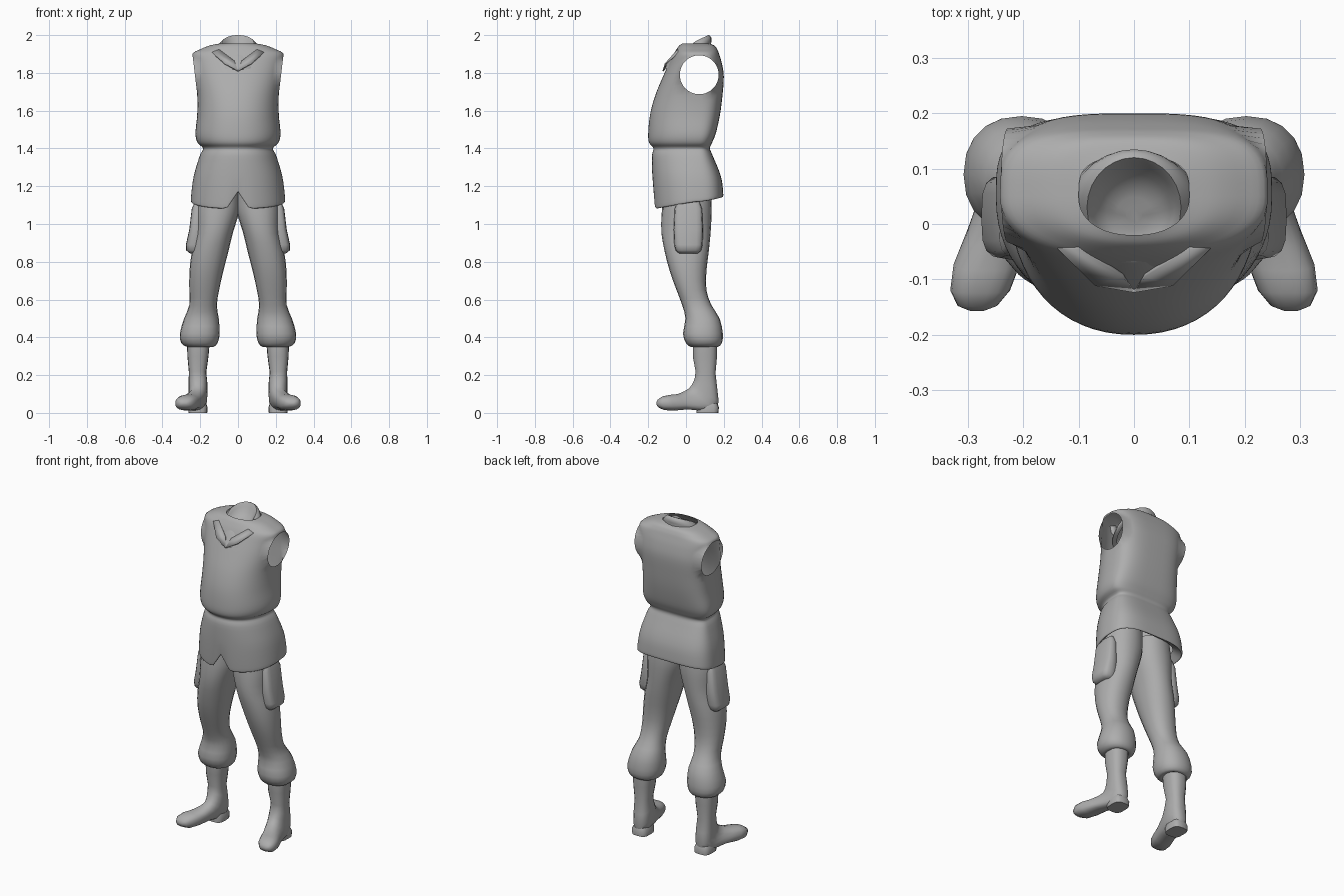
import bpy, bmesh, math
from mathutils import Vector

if "Cube" in bpy.data.objects:
    bpy.data.objects.remove(bpy.data.objects["Cube"])

cloth = bpy.data.materials.new("grey cloth")
cloth.diffuse_color = (0.42, 0.42, 0.42, 1)
cloth.use_nodes = True
cloth.node_tree.nodes["Principled BSDF"].inputs["Base Color"].default_value = cloth.diffuse_color


def spow(v, e):
    return math.copysign(abs(v) ** e, v)


def smooth_keys(keys, k):
    """Spline through the key tuples, k steps per span."""
    out = []
    for i in range(len(keys) - 1):
        a, b, c, d = (keys[min(max(j, 0), len(keys) - 1)] for j in range(i - 1, i + 3))
        for s in range(k):
            t = s / k
            out.append(tuple(0.5 * (2 * q + (r - p) * t + (2 * p - 5 * q + 4 * r - u) * t * t
                                    + (3 * q - p - 3 * r + u) * t ** 3)
                             for p, q, r, u in zip(a, b, c, d)))
    return out + [tuple(keys[-1])]


def loft(name, rings, cap_start=False, cap_end=False, mirror=False, edit=None, angle=60):
    bm = bmesh.new()
    rows = [[bm.verts.new(p) for p in r] for r in rings]
    n = len(rows[0])
    for a, b in zip(rows, rows[1:]):
        for i in range(n):
            bm.faces.new((a[i], a[(i + 1) % n], b[(i + 1) % n], b[i]))
    if cap_start:
        bm.faces.new(rows[0][::-1])
    if cap_end:
        bm.faces.new(rows[-1])
    bmesh.ops.recalc_face_normals(bm, faces=bm.faces)
    if edit:
        edit(bm)
    return finish(name, bm, mirror, angle)


def finish(name, bm, mirror=False, angle=60):
    me = bpy.data.meshes.new(name)
    bm.to_mesh(me)
    bm.free()
    ob = bpy.data.objects.new(name, me)
    bpy.context.collection.objects.link(ob)
    me.materials.append(cloth)
    if mirror:
        ob.modifiers.new("mirror", 'MIRROR').use_clip = False
    bpy.ops.object.select_all(action='DESELECT')
    ob.select_set(True)
    bpy.context.view_layer.objects.active = ob
    bpy.ops.object.shade_smooth_by_angle(angle=math.radians(angle))
    return ob


# Jacket: rows of height, half width, front y, back y, from the turned hem to the neck
jacket_keys = [
    (1.16, .205, -.12, .14), (1.125, .235, -.155, .185), (1.118, .246, -.165, .194),
    (1.14, .249, -.170, .197), (1.25, .235, -.178, .185), (1.36, .203, -.180, .142),
    (1.40, .185, -.172, .127), (1.43, .214, -.195, .138), (1.48, .225, -.200, .158),
    (1.58, .216, -.190, .180), (1.68, .216, -.163, .193), (1.78, .230, -.122, .200),
    (1.85, .238, -.090, .190), (1.90, .242, -.065, .175), (1.925, .200, -.050, .165),
    (1.945, .150, -.035, .150), (1.955, .100, -.020, .120)]


def jacket_ring(key, n=64, yc=.05):
    z, hw, yf, yb = key
    ring = []
    for i in range(n):
        t = 2 * math.pi * (i + .0) / n
        c, s = math.cos(t), math.sin(t)
        e = 2 / 3.3 if s > 0 else 2 / 2.2
        x = hw * spow(c, e)
        y = yc + abs(spow(s, e)) * ((yb - yc) if s > 0 else (yf - yc))
        w = min(1, max(0, (1.25 - z) / .12))
        notch = .09 * max(0, 1 - abs(x) / .06) if s < 0 else 0
        ring.append((x, y, z + w * (.025 * s - .012 * (s < 0) * abs(s) + notch)))
    return ring


def cut_armholes(bm, cy=.07, cz=1.79, r=.103):
    def dist(p):
        return math.hypot(p.y - cy, p.z - cz)
    gone = [f for f in bm.faces
            if abs(f.calc_center_median().x) > .1 and dist(f.calc_center_median()) < r]
    bmesh.ops.delete(bm, geom=gone, context='FACES')
    for v in bm.verts:
        if v.is_boundary and abs(v.co.x) > .1 and dist(v.co) < .16:
            k = r / dist(v.co)
            v.co.y, v.co.z = cy + (v.co.y - cy) * k, cz + (v.co.z - cz) * k
            v.co.x = math.copysign(.215 + (v.co.z - 1.68) * .12, v.co.x)


loft("jacket", [jacket_ring(k) for k in smooth_keys(jacket_keys, 4)], edit=cut_armholes)

# Collar: centre y, half width, half depth, back height, front height
collar_keys = [
    (.015, .100, .110, 1.935, 1.830), (.008, .126, .126, 1.945, 1.815),
    (.013, .124, .120, 1.957, 1.835), (.025, .108, .110, 1.984, 1.870),
    (.030, .085, .090, 2.000, 1.905), (.030, .074, .075, 1.975, 1.900),
    (.022, .050, .050, 1.930, 1.895), (.015, .015, .015, 1.912, 1.900)]
collar = []
for cy, rx, ry, zb, zf in smooth_keys(collar_keys, 2):
    angles = [2 * math.pi * i / 28 for i in range(28)]
    collar.append([(rx * math.cos(t), cy + ry * math.sin(t),
                    (zb + zf) / 2 + (zb - zf) / 2 * spow(math.sin(t), .8)) for t in angles])
loft("collar", collar, cap_end=True)

# Collar flaps folded onto the chest
bm = bmesh.new()
bm.faces.new([bm.verts.new(p) for p in [(0, -.124, 1.812), (.07, -.112, 1.85), (.138, -.045, 1.91),
                                        (.10, -.045, 1.925), (.02, -.095, 1.865)]])
flap = finish("collar_flap", bm, mirror=True)
flap.modifiers.new("thickness", 'SOLIDIFY').thickness = .008


def oval(z, x0, x1, y0, y1, n=20, e=.9):
    return [((x0 + x1) / 2 + (x1 - x0) / 2 * spow(math.cos(2 * math.pi * i / n), e),
             (y0 + y1) / 2 + (y1 - y0) / 2 * spow(math.sin(2 * math.pi * i / n), e), z)
            for i in range(n)]


# Trouser leg: height, inner x, outer x, front y, back y
leg_keys = [
    (1.20, -.01, .205, -.120, .130), (1.10, -.01, .220, -.125, .135),
    (1.04, .000, .222, -.130, .135), (.95, .028, .222, -.130, .130),
    (.85, .052, .245, -.112, .120), (.75, .078, .257, -.086, .108),
    (.65, .100, .258, -.050, .108), (.57, .112, .258, -.020, .135),
    (.50, .102, .285, -.003, .178), (.42, .097, .308, -.016, .195),
    (.37, .108, .300, .000, .190), (.35, .130, .270, .025, .170), (.36, .155, .250, .05, .15)]
loft("trouser_leg", [oval(*k) for k in smooth_keys(leg_keys, 2)], True, True, True)

# Cargo pocket on the outer thigh
pocket_keys = [(1.12, .20, .228, -.045, .07), (1.08, .18, .245, -.06, .085),
               (.97, .18, .258, -.065, .09), (.89, .18, .276, -.062, .088),
               (.86, .18, .274, -.055, .08), (.845, .20, .255, -.04, .065)]
loft("cargo_pocket", [oval(*k, n=16, e=.6) for k in pocket_keys], True, True, True)

# Boot: top or front point (y, z), bottom or back point (y, z), half width, centre x
boot_keys = [
    (.035, .37, .165, .37, .060, .210), (.035, .30, .165, .30, .056, .212),
    (.050, .22, .157, .21, .046, .214), (.045, .18, .166, .13, .050, .212),
    (.030, .15, .174, .06, .050, .211), (.015, .13, .160, .012, .050, .214),
    (-.010, .115, .090, .010, .052, .226), (-.045, .100, .010, .018, .056, .246),
    (-.085, .096, -.060, .012, .060, .266), (-.125, .088, -.115, .014, .054, .278),
    (-.150, .070, -.145, .028, .036, .283), (-.157, .055, -.156, .042, .014, .284)]
boot = []
for y0, z0, y1, z1, hw, cx in boot_keys:
    ring = []
    for i in range(18):
        t = 2 * math.pi * i / 18
        s = spow(math.sin(t), .8)
        x, y = hw * spow(math.cos(t), .8), (y0 + y1) / 2 - s * (y0 - y1) / -2
        z = (z0 + z1) / 2 - s * (z0 - z1) / -2
        ring.append((cx + x, y, z))
    boot.append(ring)
loft("boot", boot, True, True, True)

# Heel block under the boot
loft("boot_heel", [oval(z, .163 - d, .262 + d, .055, .172 + d, n=16, e=.6)
                   for z, d in ((0, 0), (.03, .002), (.05, -.006))], True, True, True, angle=35)
